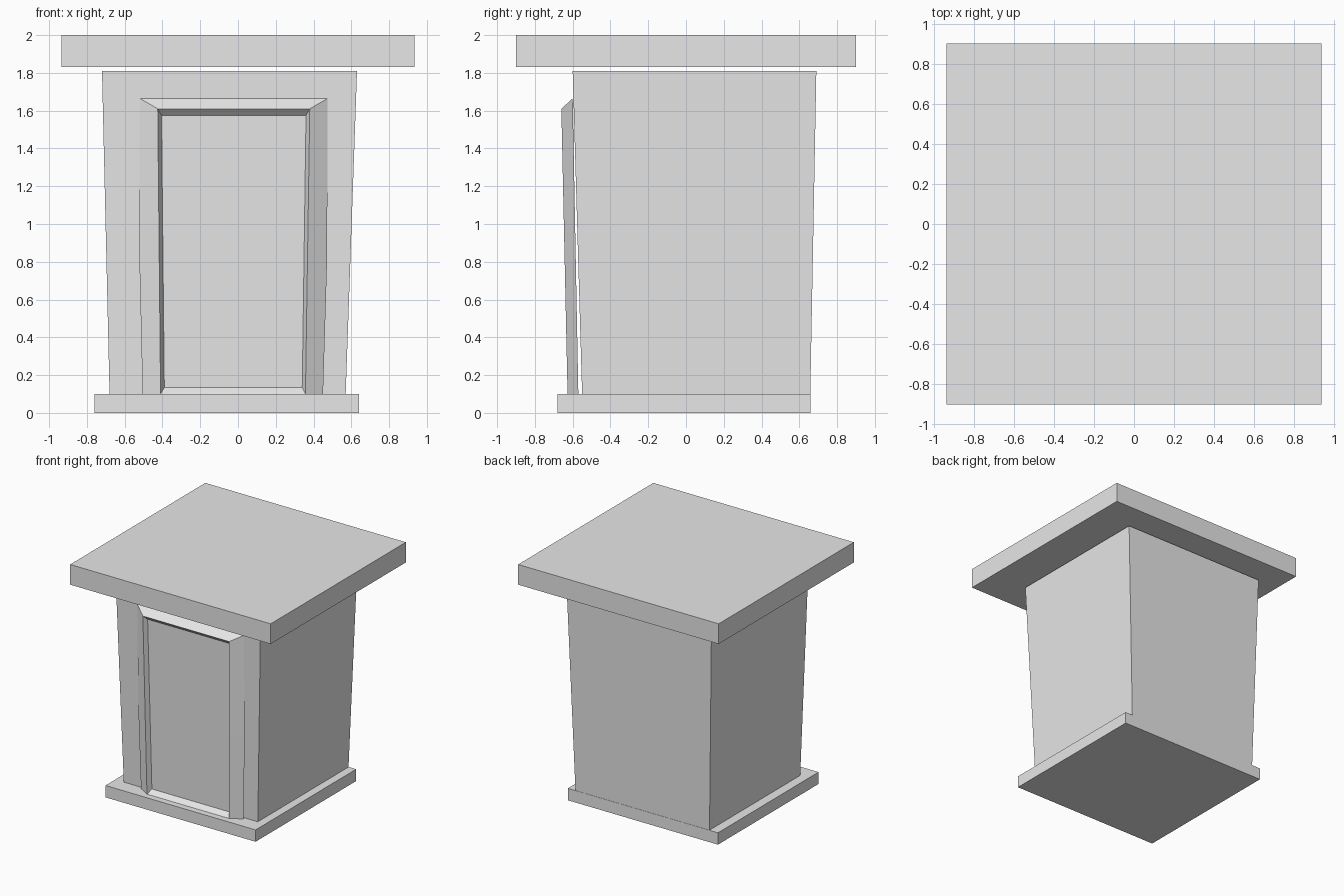
import bpy
import bmesh
from mathutils import Vector

cube = bpy.data.objects.get("Cube")
if cube:
    bpy.data.objects.remove(cube, do_unlink=True)

# One plain grey for the whole hut
grey = bpy.data.materials.new("plain_grey")
grey.use_nodes = True
colour = (0.8, 0.8, 0.8, 1)
grey.diffuse_color = colour
grey.node_tree.nodes["Principled BSDF"].inputs["Base Color"].default_value = colour


def finish(name, bm):
    bmesh.ops.recalc_face_normals(bm, faces=bm.faces)
    mesh = bpy.data.meshes.new(name)
    bm.to_mesh(mesh)
    bm.free()
    mesh.materials.append(grey)
    obj = bpy.data.objects.new(name, mesh)
    bpy.context.collection.objects.link(obj)
    return obj


def tapered_block(name, low, high, z0, z1):
    """Block between two rectangles given as (x0, x1, y0, y1)."""
    bm = bmesh.new()
    rings = []
    for (x0, x1, y0, y1), z in ((low, z0), (high, z1)):
        corners = ((x0, y0), (x1, y0), (x1, y1), (x0, y1))
        rings.append([bm.verts.new((x, y, z)) for x, y in corners])
    for ring in rings:
        bm.faces.new(ring)
    for i in range(4):
        j = (i + 1) % 4
        bm.faces.new((rings[0][i], rings[0][j], rings[1][j], rings[1][i]))
    return finish(name, bm)


def arch(bottom, top, bulge=0.0):
    """Door outline from (x_left, x_right, y, z) at bottom and top, split mid-height."""
    bl, br = Vector((bottom[0], *bottom[2:])), Vector((bottom[1], *bottom[2:]))
    tl, tr = Vector((top[0], *top[2:])), Vector((top[1], *top[2:]))
    out = Vector((bulge, 0, 0))
    return [bl, bl.lerp(tl, 0.45) - out, tl, tr, br.lerp(tr, 0.45) + out, br]


# Slabs and walls
base = (-0.76, 0.64, -0.68, 0.66)
roof = (-0.935, 0.935, -0.9, 0.9)
tapered_block("base_slab", base, base, 0, 0.1)
tapered_block("walls", (-0.68, 0.57, -0.55, 0.658), (-0.72, 0.63, -0.6, 0.69), 0.1, 1.81)
tapered_block("roof_slab", roof, roof, 1.83, 2)

# Doorway: sloped surround rising to a rim, then stepping in to the door panel
outlines = [
    arch((-0.505, 0.45, -0.57, 0.1), (-0.52, 0.475, -0.6, 1.665), 0.01),
    arch((-0.41, 0.357, -0.627, 0.1), (-0.425, 0.38, -0.66, 1.61)),
    arch((-0.39, 0.34, -0.59, 0.135), (-0.405, 0.36, -0.625, 1.575)),
]
bm = bmesh.new()
outer, rim, panel = [[bm.verts.new(p) for p in line] for line in outlines]
for a, b in ((outer, rim), (rim, panel)):
    for i in range(5):
        bm.faces.new((a[i], a[i + 1], b[i + 1], b[i]))
bm.faces.new((rim[5], rim[0], panel[0], panel[5]))
bm.faces.new((outer[5], outer[0], rim[0], rim[5]))
for line in (panel, outer):
    for a, b in ((0, 1), (1, 2)):
        bm.faces.new((line[a], line[b], line[5 - b], line[5 - a]))
finish("door_surround", bm)
